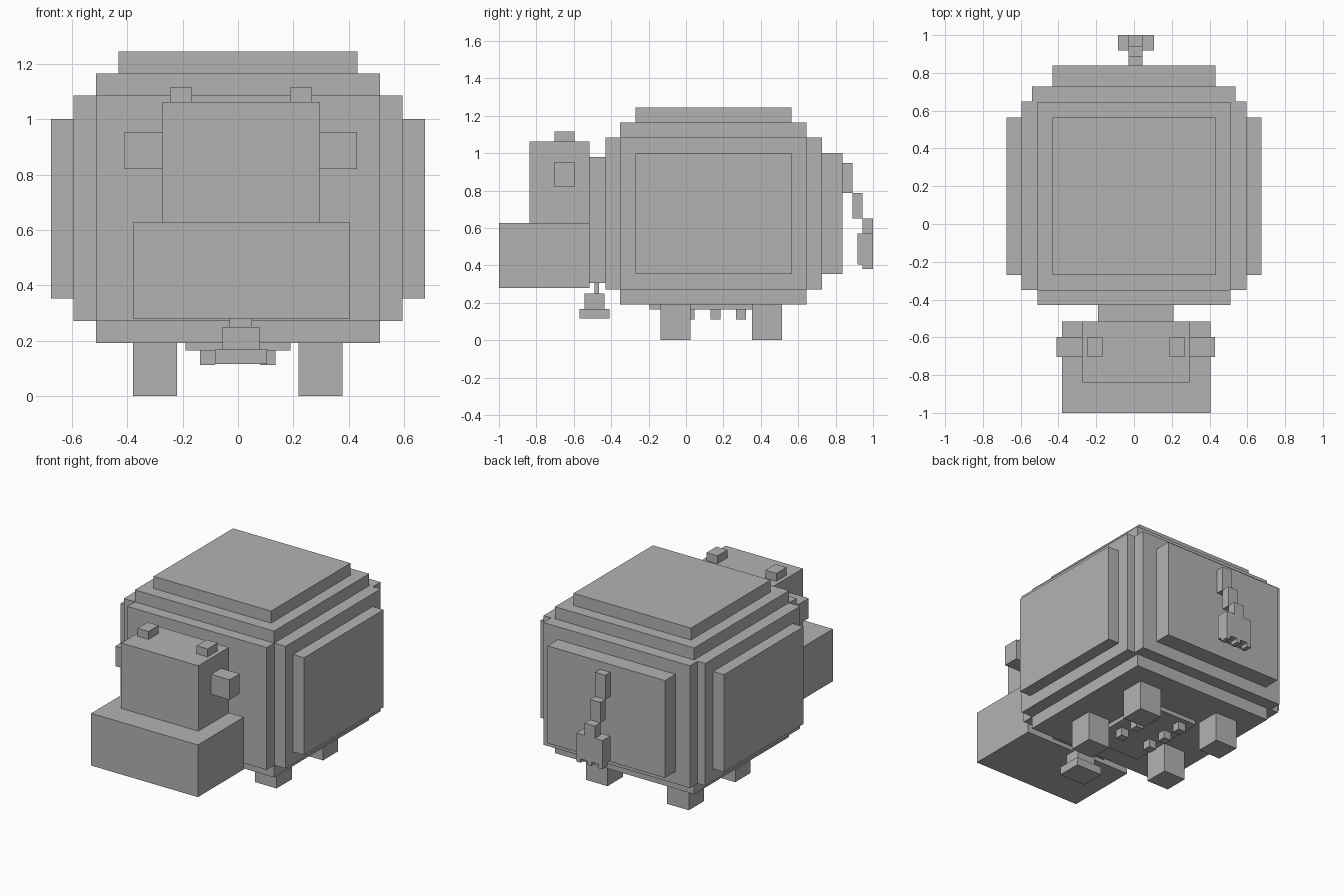
import bpy, bmesh

grey = bpy.data.materials.new("plain grey")
grey.diffuse_color = (0.45, 0.45, 0.45, 1)


def blocks(name, *boxes):
    """One object made of boxes given as (x0, x1, y0, y1, z0, z1)."""
    bm = bmesh.new()
    for x0, x1, y0, y1, z0, z1 in boxes:
        for v in bmesh.ops.create_cube(bm, size=1)["verts"]:
            v.co = (x1 if v.co.x > 0 else x0,
                    y1 if v.co.y > 0 else y0,
                    z1 if v.co.z > 0 else z0)
    me = bpy.data.meshes.new(name)
    bm.to_mesh(me)
    bm.free()
    me.materials.append(grey)
    ob = bpy.data.objects.new(name, me)
    bpy.context.collection.objects.link(ob)
    return ob


# Stepped body
blocks("body_core", (-.595, .595, -.35, .648, .272, 1.085))
blocks("body_upright_layer", (-.512, .512, -.352, .645, .192, 1.165))
blocks("back_cap", (-.432, .432, -.27, .565, 1.165, 1.245))
blocks("chest_plate", (-.512, .512, -.43, -.35, .272, 1.085))
blocks("rump_plate", (-.54, .538, .648, .728, .272, 1.085))
blocks("rump_outer_plate", (-.432, .432, .728, .838, .353, 1.0))
for name, s in (("left", -1), ("right", 1)):
    x0, x1 = sorted((s * .595, s * .675))
    blocks(name + "_flank_plate", (x0, x1, -.27, .565, .353, 1.0))

# Legs
for end, y in (("front", -.135), ("rear", .353)):
    for name, x in (("left", -.38), ("right", .218)):
        blocks(f"{end}_{name}_leg", (x, x + .16, y, y + .16, 0, .192))

# Udder and teats
blocks("udder", (-.19, .19, -.195, .355, .165, .192))
for i, y in enumerate((-.01, .13, .267)):
    for name, x in (("left", -.138), ("right", .08)):
        blocks(f"{name}_teat_{i + 1}", (x, x + .055, y, y + .055, .112, .165))

# Neck and head
blocks("neck", (-.19, .21, -.517, -.43, .307, .98))
blocks("head", (-.272, .295, -.838, -.517, .627, 1.062))
blocks("muzzle", (-.38, .405, -1, -.517, .28, .627))
blocks("left_ear", (-.41, -.272, -.703, -.597, .82, .953))
blocks("right_ear", (.295, .43, -.703, -.597, .82, .953))
blocks("left_horn", (-.246, -.166, -.703, -.597, 1.062, 1.115))
blocks("right_horn", (.188, .268, -.703, -.597, 1.062, 1.115))

# Neck bell
blocks("bell",
       (-.03, .05, -.49, -.465, .25, .307),
       (-.056, .078, -.543, -.437, .168, .25),
       (-.083, .105, -.57, -.41, .115, .168))

# Tail with tuft
blocks("tail",
       (-.03, .045, .838, .89, .787, .948),
       (-.03, .045, .89, .943, .652, .787),
       (-.03, .045, .943, 1, .57, .652))
blocks("tail_tuft", (-.086, .105, .918, 1, .405, .57),
       *((x, x + .03, .945, 1, .38, .405) for x in (-.086, -.005, .075)))
